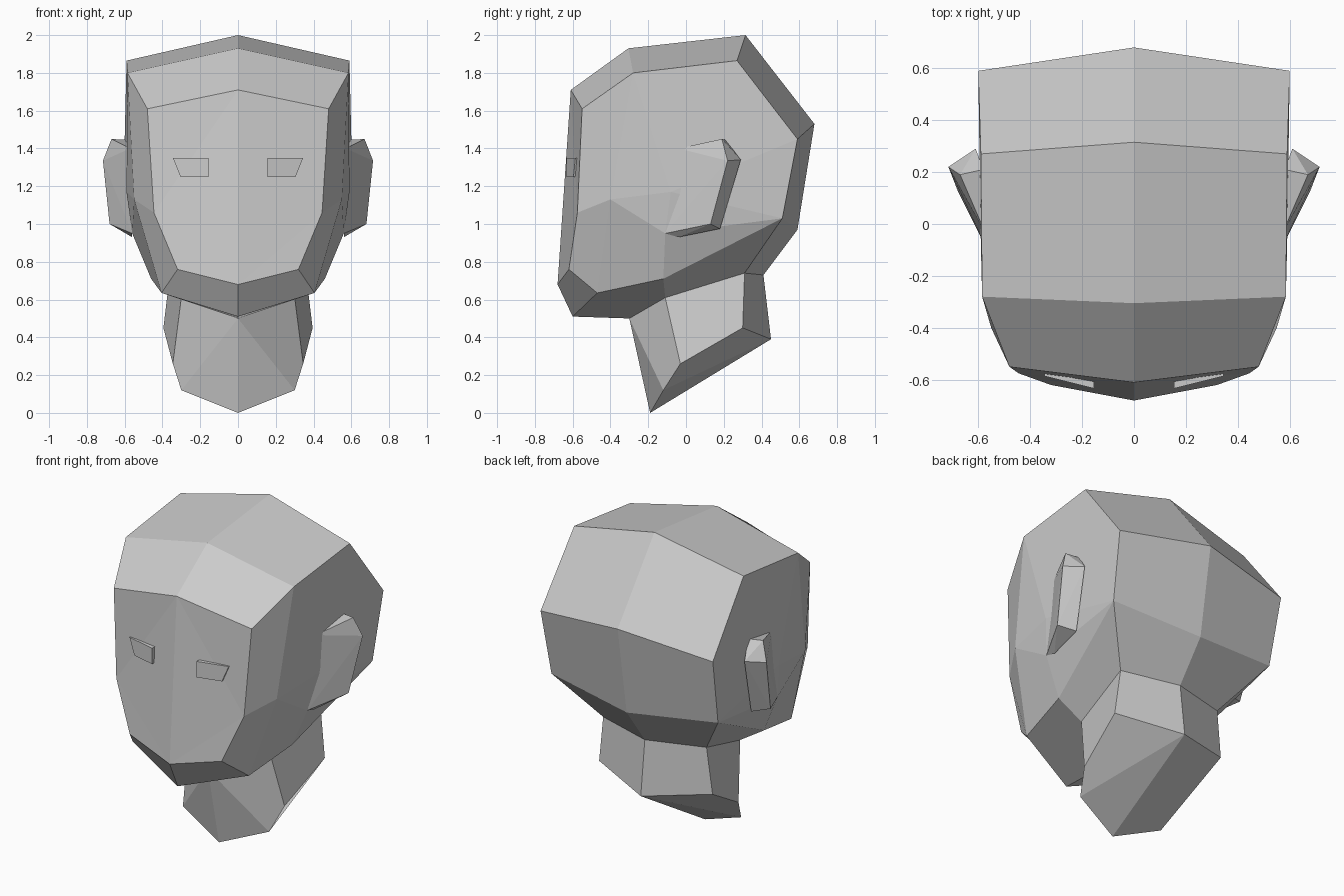
import bpy, bmesh
from mathutils import Vector

if "Cube" in bpy.data.objects:
    bpy.data.objects.remove(bpy.data.objects["Cube"])

clay = bpy.data.materials.new("plain grey")
clay.diffuse_color = (0.6, 0.6, 0.6, 1)
clay.use_nodes = True
clay.node_tree.nodes["Principled BSDF"].inputs["Base Color"].default_value = clay.diffuse_color


def finish(bm, name):
    """Turn a bmesh into a flat-shaded object."""
    bmesh.ops.recalc_face_normals(bm, faces=bm.faces[:])
    me = bpy.data.meshes.new(name)
    bm.to_mesh(me)
    bm.free()
    me.materials.append(clay)
    ob = bpy.data.objects.new(name, me)
    bpy.context.collection.objects.link(ob)
    return ob


def symmetric(name, pts, faces):
    """Build named-point faces on both sides of x = 0 and weld the middle."""
    bm = bmesh.new()
    for s in (1, -1):
        vs = {k: bm.verts.new((s * x, y, z)) for k, (x, y, z) in pts.items()}
        for f in faces:
            bm.faces.new([vs[k] for k in f.split()])
    bmesh.ops.remove_doubles(bm, verts=bm.verts[:], dist=0.0005)
    return finish(bm, name)


def hull(name, pts):
    """Convex solid from a few points."""
    bm = bmesh.new()
    vs = [bm.verts.new(p) for p in pts]
    bmesh.ops.convex_hull(bm, input=vs)
    bmesh.ops.dissolve_limit(bm, angle_limit=0.03, verts=bm.verts[:], edges=bm.edges[:])
    return finish(bm, name)


# Points shared by the skull underside and the neck
throat, nape = (0, -.30, .50), (0, .41, .73)
neck_front, neck_back = (.30, -.11, .61), (.36, .31, .74)

# Head: centre line, side outline, then points on the cheek
head = dict(
    crown=(0, .315, 2.0), brow=(0, -.305, 1.93), forehead=(0, -.61, 1.71),
    chin=(0, -.68, .68), under=(0, -.60, .51), throat=throat, nape=nape,
    base=(0, .59, .97), back=(0, .68, 1.53),
    crown_s=(.59, .27, 1.865), brow_s=(.585, -.28, 1.80), fore_s=(.48, -.55, 1.61),
    face_s=(.445, -.575, 1.06), chin_s=(.32, -.62, .76), jaw_f=(.405, -.47, .635),
    jaw_b=(.46, -.12, .71), base_s=(.58, .51, 1.03), back_s=(.60, .59, 1.45),
    cheek=(.55, -.40, 1.13), temple=(.59, -.08, 1.17), lobe=(.56, -.11, .95),
    neck_f=neck_front, neck_b=neck_back)
symmetric("head", head, [
    "crown brow brow_s crown_s", "brow forehead fore_s brow_s",
    "forehead chin face_s", "forehead face_s fore_s", "chin chin_s face_s",
    "chin under jaw_f chin_s", "under throat neck_f jaw_b jaw_f",
    "neck_f neck_b base_s jaw_b", "neck_b nape base base_s",
    "base back back_s base_s", "back crown crown_s back_s",
    "fore_s face_s cheek brow_s", "face_s chin_s jaw_f cheek",
    "brow_s cheek temple", "crown_s brow_s temple", "crown_s temple back_s",
    "temple base_s back_s", "cheek lobe temple", "temple lobe base_s",
    "cheek jaw_f jaw_b lobe", "lobe jaw_b base_s"])

# Neck with slanted closed cut
neck = dict(
    throat=throat, nape=nape, top_f=neck_front, top_b=neck_back,
    tip=(0, -.19, 0), low_f=(.30, -.12, .12), low_m=(.345, -.03, .26),
    low_b=(.395, .30, .45), heel=(0, .45, .39))
symmetric("neck", neck, [
    "throat top_f low_m low_f", "throat low_f tip", "top_f top_b low_b low_m",
    "top_b nape heel low_b", "tip low_f heel", "low_f low_m low_b heel"])

# Ears and eyes on both sides
ear = [(.57, -.04, 1.40), (.56, -.11, .95), (.56, -.04, .93),
       (.67, .19, 1.45), (.715, .22, 1.335), (.68, .13, 1.0),
       (.58, .21, 1.445), (.61, .29, 1.34), (.58, .18, .975)]
eye = [(.155, 1.25), (.305, 1.25), (.305, 1.31), (.345, 1.35), (.155, 1.35)]
for side, s in (("right", 1), ("left", -1)):
    hull(side + "_ear", [(s * x, y, z) for x, y, z in ear])
    # Eye plate follows the slope of the face
    hull(side + "_eye", [(s * x, -.672 + .25 * x + d, z)
                         for x, z in eye for d in (0, .06)])
